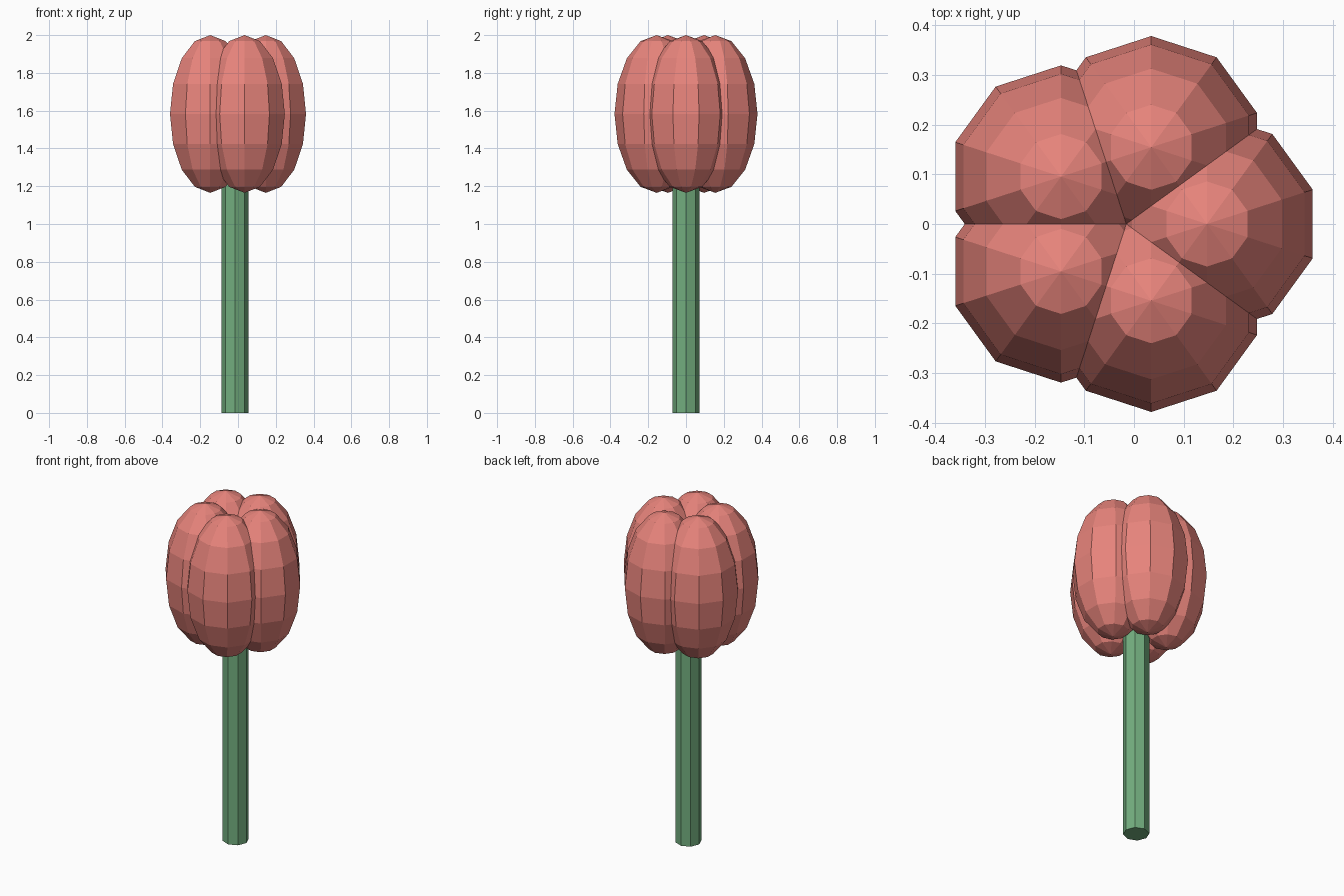
import bpy
from math import cos, sin, tau

if "Cube" in bpy.data.objects:
    bpy.data.objects.remove(bpy.data.objects["Cube"])

CX = -0.0155  # flower axis in x


def material(name, rgb):
    mat = bpy.data.materials.new(name)
    mat.diffuse_color = (*rgb, 1)
    mat.use_nodes = True
    mat.node_tree.nodes["Principled BSDF"].inputs["Base Color"].default_value = mat.diffuse_color
    return mat


def finish(name, mat):
    obj = bpy.context.object
    obj.name = name
    obj.data.materials.append(mat)
    return obj


red = material("petal_red", (0.80, 0.23, 0.20))
green = material("stem_green", (0.17, 0.42, 0.21))

# Eight-sided stem, its top hidden between the petals
STEM = 1.26
bpy.ops.mesh.primitive_cylinder_add(vertices=8, radius=0.071, depth=STEM,
                                    location=(CX, 0, STEM / 2))
finish("stem", green)

# Five upright low-poly petals around the stem
for i in range(5):
    a = tau * i / 5
    bpy.ops.mesh.primitive_uv_sphere_add(
        segments=10, ring_count=8, radius=1,
        location=(CX + 0.1625 * cos(a), 0.1625 * sin(a), 1.5825))
    petal = finish(f"petal_{i + 1}", red)
    petal.scale = (0.224, 0.224, 0.4175)
